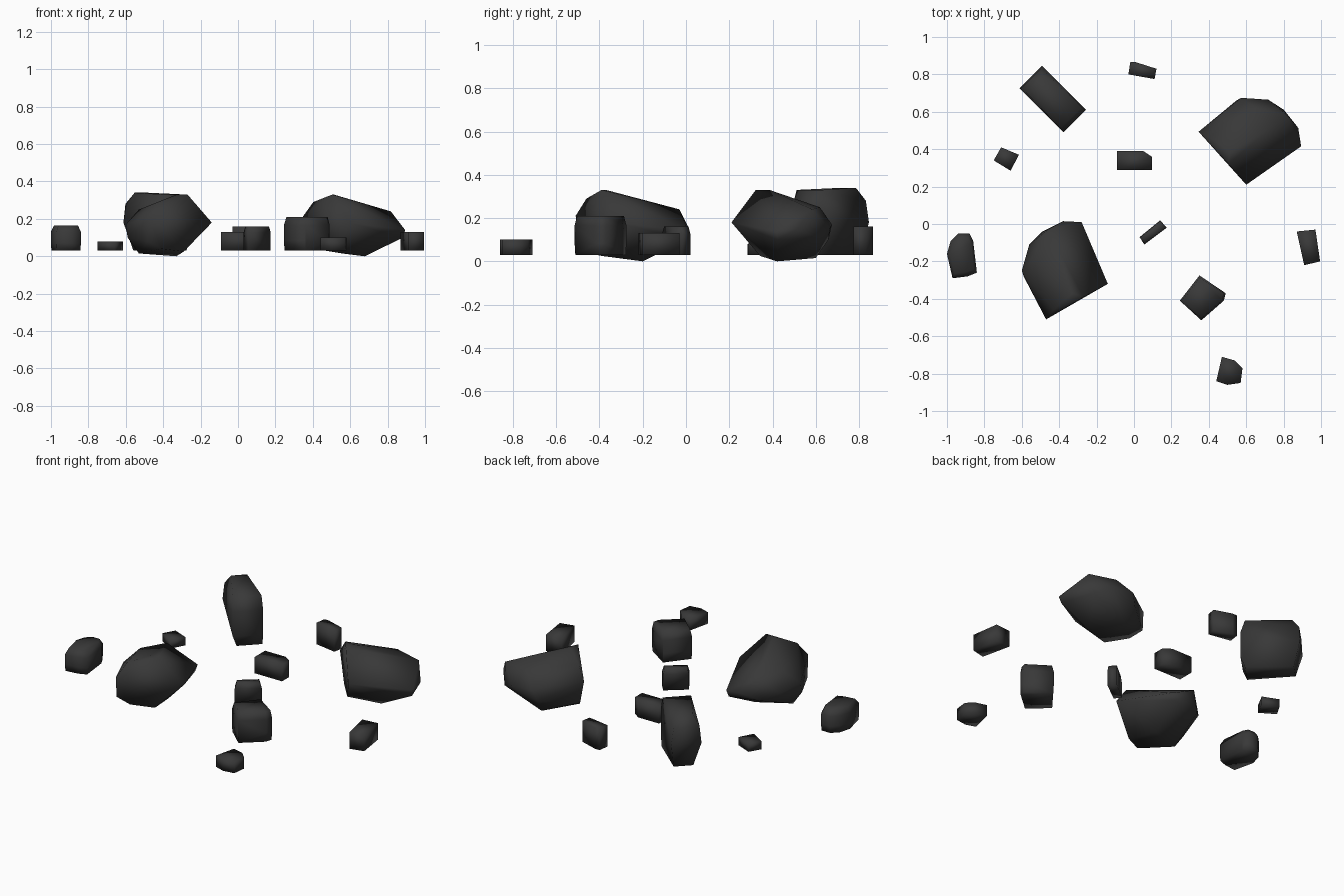
import bpy, bmesh, math
from mathutils import Matrix, Vector

cube = bpy.data.objects.get("Cube")
if cube:
    bpy.data.objects.remove(cube, do_unlink=True)

stone = bpy.data.materials.new("dark_stone")
stone.use_nodes = True
colour = (0.04, 0.04, 0.04, 1)
stone.diffuse_color = colour
stone.node_tree.nodes["Principled BSDF"].inputs["Base Color"].default_value = colour


def hull_rock(name, points):
    """Smooth-shaded convex stone around a handful of corner points."""
    bm = bmesh.new()
    for p in points:
        bm.verts.new(p)
    hull = bmesh.ops.convex_hull(bm, input=bm.verts)
    loose = {g for g in hull["geom_interior"] + hull["geom_unused"]
             if isinstance(g, bmesh.types.BMVert)}
    bmesh.ops.delete(bm, geom=list(loose), context="VERTS")
    bmesh.ops.dissolve_limit(bm, angle_limit=math.radians(3),
                             verts=bm.verts, edges=bm.edges)
    bmesh.ops.recalc_face_normals(bm, faces=bm.faces)
    for f in bm.faces:
        f.smooth = True
    mesh = bpy.data.meshes.new(name)
    bm.to_mesh(mesh)
    bm.free()
    mesh.materials.append(stone)
    obj = bpy.data.objects.new(name, mesh)
    bpy.context.collection.objects.link(obj)
    return obj


def block_rock(name, outline, z0, z1, foot=1, crown=1):
    """Stone with a given plan outline, optionally drawn in at foot and crown."""
    mid = sum((Vector(p) for p in outline), Vector((0, 0))) / len(outline)
    points = []
    for t, s in ((0, foot), (0.3, 1), (0.75, 1), (1, crown)):
        for p in outline:
            q = mid + (Vector(p) - mid) * s
            points.append((q.x, q.y, z0 + (z1 - z0) * t))
    return hull_rock(name, points)


# Large boulder: tip, broken front face, sloping top, rounded back, underside
tip = Vector((-0.14, -0.32, 0.18))
boulder = hull_rock("boulder_right", [
    tip, (-0.27, -0.39, 0.33), (-0.33, -0.37, 0.33), (-0.43, -0.46, 0.29),
    (-0.47, -0.51, 0.21), (-0.48, -0.49, 0.08),
    (-0.60, -0.25, 0.17), (-0.59, -0.28, 0.10), (-0.53, -0.19, 0.25),
    (-0.56, -0.11, 0.15), (-0.46, -0.03, 0.24), (-0.49, -0.04, 0.11),
    (-0.38, 0.015, 0.15), (-0.28, 0.01, 0.14), (-0.29, 0.0, 0.10),
    (-0.33, -0.20, 0.0), (-0.53, -0.28, 0.015), (-0.41, -0.46, 0.04),
    (-0.29, -0.39, 0.025),
])

# Second boulder is the same stone turned round its tip
twin = boulder.copy()
twin.data = boulder.data.copy()
twin.name = "boulder_left"
bpy.context.collection.objects.link(twin)
twin.matrix_world = (Matrix.Translation((0.6, 0.21, 0.18))
                     @ Matrix.Rotation(math.radians(-78), 4, "Z")
                     @ Matrix.Translation(-tip))

# Upright slab: (reach along, left edge, right edge, height) of each end
along = Vector((0.71, -0.71, 0))
across = Vector((0.71, 0.71, 0))
centre = Vector((-0.435, 0.668, 0))
slab = []
for reach, left, right, z in (
        (0.14, -0.06, 0.085, 0.03), (0.165, -0.085, 0.085, 0.1),
        (0.165, -0.085, 0.085, 0.25), (0.14, -0.08, 0.08, 0.33),
        (-0.13, -0.045, 0.065, 0.03), (-0.165, -0.085, 0.085, 0.18),
        (-0.16, -0.075, 0.07, 0.28), (-0.12, -0.045, 0.045, 0.34)):
    for u in (left, right):
        slab.append(centre + along * reach + across * u + Vector((0, 0, z)))
hull_rock("slab_stone", slab)

# Scattered smaller stones
block_rock("front_block", [(0.245, -0.41), (0.35, -0.275), (0.49, -0.37),
                           (0.48, -0.41), (0.36, -0.515)], 0.03, 0.21, 0.97, 0.9)
block_rock("right_cobble", [(-1, -0.16), (-0.98, -0.09), (-0.94, -0.05),
                            (-0.88, -0.05), (-0.86, -0.09), (-0.84, -0.26),
                            (-0.89, -0.28), (-0.97, -0.29)], 0.03, 0.165, 0.97, 0.8)
block_rock("front_pebble", [(0.47, -0.71), (0.54, -0.73), (0.58, -0.77),
                            (0.57, -0.85), (0.5, -0.86), (0.44, -0.84)], 0.03, 0.1)
block_rock("left_pebble", [(0.87, -0.04), (0.97, -0.03), (0.995, -0.2),
                           (0.91, -0.22)], 0.03, 0.13)
block_rock("middle_pebble", [(0.03, -0.07), (0.14, 0.02), (0.175, -0.02),
                             (0.055, -0.11)], 0.03, 0.16, 1, 0.87)
block_rock("middle_block", [(-0.09, 0.29), (-0.09, 0.39), (0.05, 0.39),
                            (0.095, 0.36), (0.095, 0.29)], 0.03, 0.13)
block_rock("back_pebble", [(-0.03, 0.8), (-0.02, 0.865), (0.01, 0.865),
                           (0.12, 0.83), (0.11, 0.775)], 0.03, 0.16)
block_rock("right_pebble", [(-0.75, 0.34), (-0.71, 0.41), (-0.615, 0.37),
                            (-0.66, 0.285)], 0.03, 0.08)
